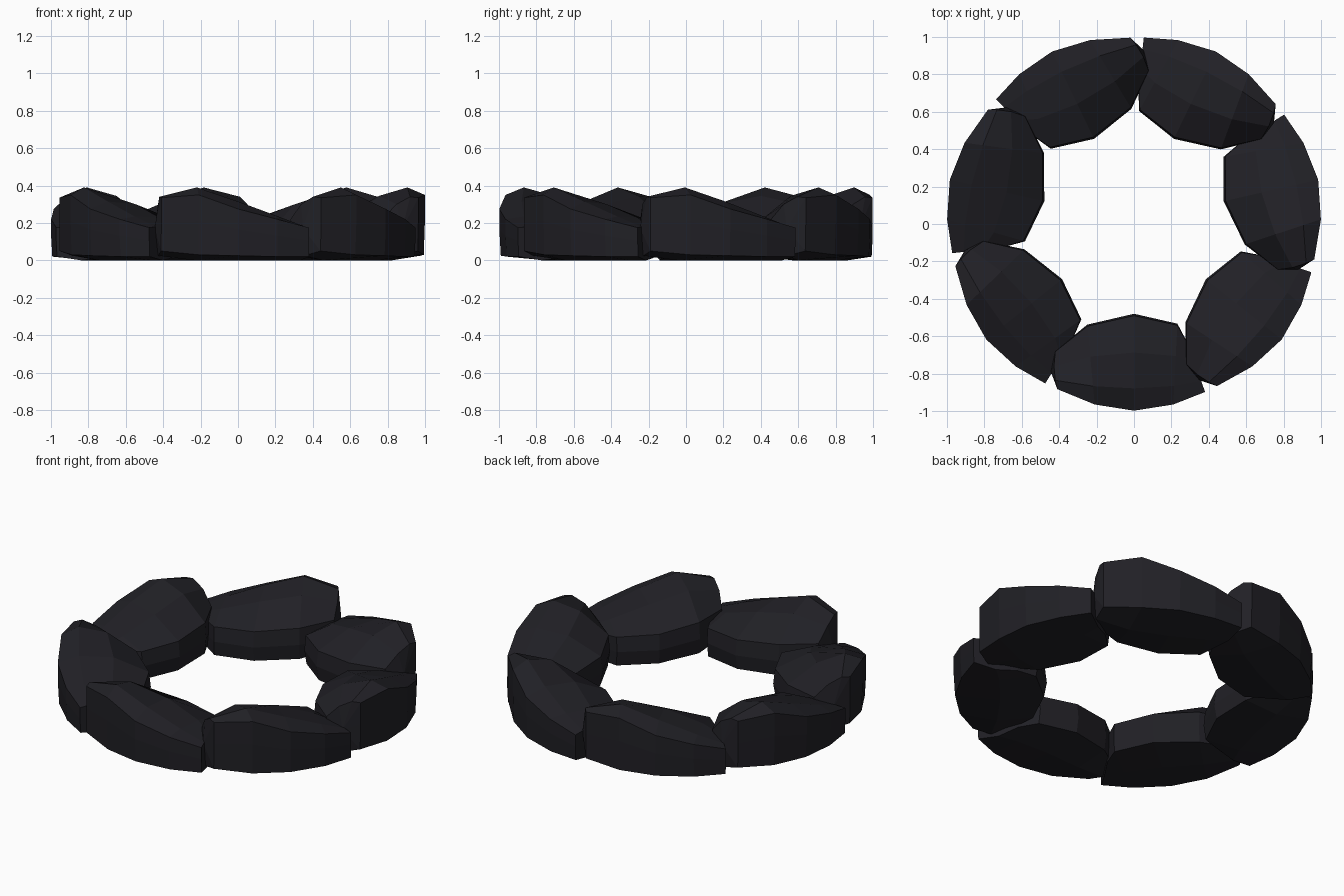
import bpy, bmesh, math
from mathutils import Matrix, Vector

if "Cube" in bpy.data.objects:
    bpy.data.objects.remove(bpy.data.objects["Cube"])

CENTRE = Vector((0.0, 0.012, 0))
COUNT = 7

mat = bpy.data.materials.new("dark_stone")
mat.diffuse_color = (0.015, 0.0145, 0.019, 1)
mat.use_nodes = True
mat.node_tree.nodes["Principled BSDF"].inputs["Base Color"].default_value = mat.diffuse_color

# Stations along one stone: outer xy, inner xy, end bulge,
# top heights (outer, ridge, middle, inner), bottom height at the outer edge
STATIONS = [
    ((-0.41, -0.895), (-0.42, -0.69), -0.012, (0.335, 0.34, 0.30, 0.22), 0.05),
    ((-0.21, -0.977), (-0.25, -0.55), 0, (0.35, 0.39, 0.345, 0.22), 0.03),
    ((0.0, -1.01), (0.0, -0.492), 0, (0.275, 0.315, 0.30, 0.205), 0.025),
    ((0.21, -0.977), (0.232, -0.545), 0, (0.22, 0.235, 0.23, 0.195), 0.02),
    ((0.38, -0.91), (0.29, -0.655), 0, (0.175, 0.18, 0.19, 0.18), 0.02),
]


def section(outer, inner, bulge, tops, low):
    """Closed cross-section ring, running over the top and back underneath."""
    o, i = Vector(outer), Vector(inner)
    zo, zr, zm, zi = tops
    profile = [(0.015, low), (0, zo * 0.6), (0, zo), (0.23, zr), (0.6, zm),
               (0.98, zi), (1, zi * 0.55), (0.97, low), (0.5, 0.0 if low < 0.04 else 0.025)]
    pts = []
    for t, z in profile:
        p = o.lerp(i, t)
        pts.append(Vector((p.x + bulge * 4 * t * (1 - t), p.y, z)))
    return pts


def stone_mesh():
    bm = bmesh.new()
    rings = [[bm.verts.new(p) for p in section(*s)] for s in STATIONS]
    n = len(rings[0])
    for a, b in zip(rings, rings[1:]):
        for k in range(n):
            j = (k + 1) % n
            bm.faces.new((a[k], a[j], b[j], b[k]))
    # Flat low end, bulging high end
    bm.faces.new(rings[-1])
    high = bm.faces.new(rings[0])
    tip = bmesh.ops.poke(bm, faces=[high])["verts"][0]
    tip.co = (-0.445, -0.80, 0.17)
    bmesh.ops.recalc_face_normals(bm, faces=bm.faces)
    mesh = bpy.data.meshes.new("ring_stone")
    bm.to_mesh(mesh)
    bm.free()
    mesh.materials.append(mat)
    return mesh


# Ring of identical stones
mesh = stone_mesh()
for k in range(COUNT):
    ob = bpy.data.objects.new(f"ring_stone_{k + 1}", mesh)
    bpy.context.collection.objects.link(ob)
    ob.matrix_world = Matrix.Translation(CENTRE) @ Matrix.Rotation(k * math.tau / COUNT, 4, 'Z')
